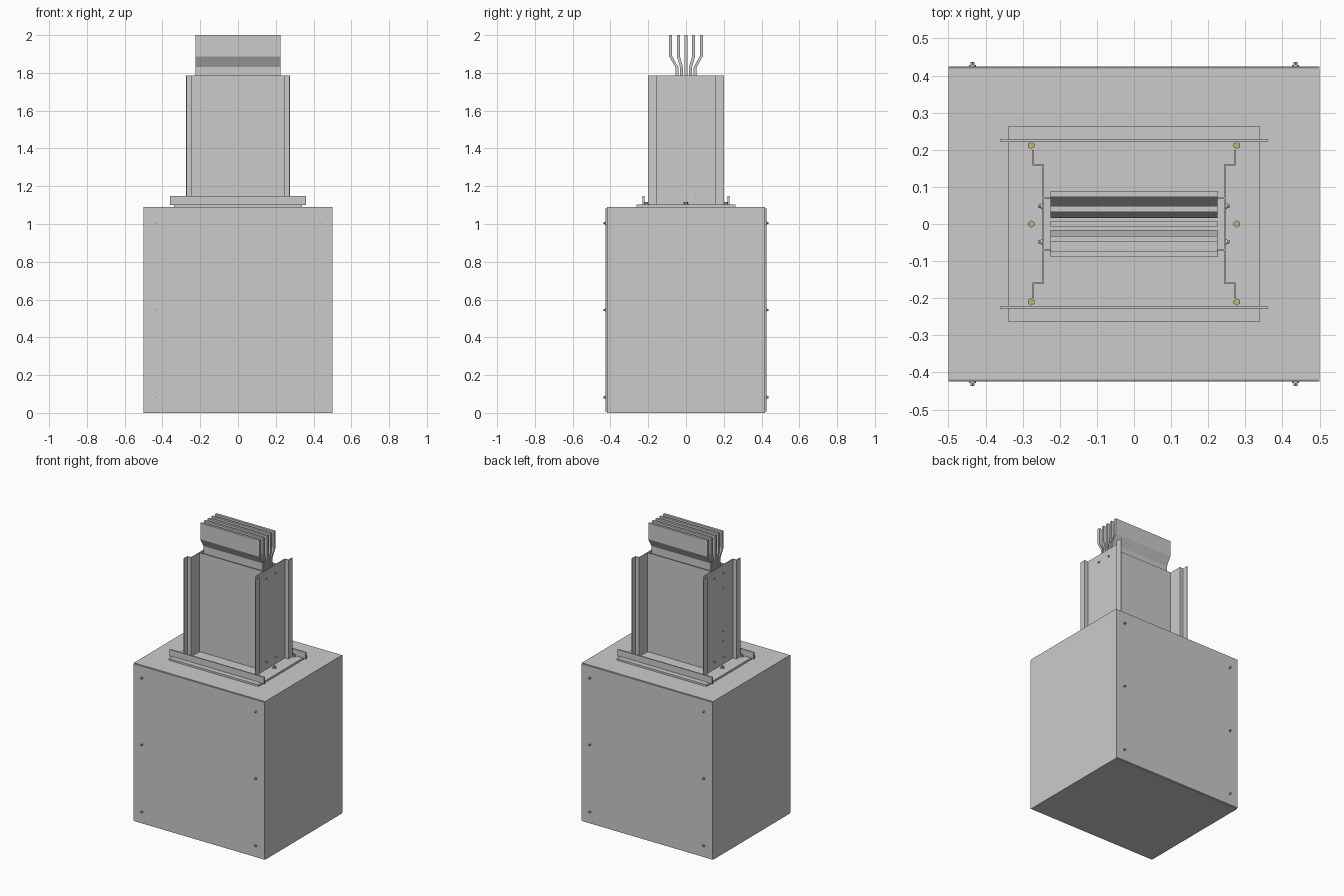
import bpy, bmesh
from mathutils import Vector

if "Cube" in bpy.data.objects:
    bpy.data.objects.remove(bpy.data.objects["Cube"])

brass = bpy.data.materials.new("brass")
brass.diffuse_color = (0.55, 0.45, 0.2, 1)
brass.use_nodes = True
brass.node_tree.nodes["Principled BSDF"].inputs["Base Color"].default_value = brass.diffuse_color


def finish(name, bm, mat=None):
    bmesh.ops.recalc_face_normals(bm, faces=bm.faces)
    mesh = bpy.data.meshes.new(name)
    bm.to_mesh(mesh)
    bm.free()
    ob = bpy.data.objects.new(name, mesh)
    bpy.context.collection.objects.link(ob)
    if mat:
        mesh.materials.append(mat)
    return ob


def box(name, x0, x1, y0, y1, z0, z1):
    bm = bmesh.new()
    bmesh.ops.create_cube(bm, size=1)
    for v in bm.verts:
        v.co = Vector(((x0 + x1) / 2 + v.co.x * (x1 - x0),
                       (y0 + y1) / 2 + v.co.y * (y1 - y0),
                       (z0 + z1) / 2 + v.co.z * (z1 - z0)))
    return finish(name, bm)


def extrude(name, pts, vec):
    bm = bmesh.new()
    face = bm.faces.new([bm.verts.new(p) for p in pts])
    geo = bmesh.ops.extrude_face_region(bm, geom=[face])["geom"]
    new = [g for g in geo if isinstance(g, bmesh.types.BMVert)]
    bmesh.ops.translate(bm, verts=new, vec=vec)
    if not face.is_valid or len(bm.faces) < len(pts) + 2:
        bmesh.ops.holes_fill(bm, edges=bm.edges)
    return finish(name, bm)


def disc(name, pos, axis, r, h, seg, mat=None):
    # cylinder standing on pos and pointing along axis
    axis = Vector(axis)
    bm = bmesh.new()
    bmesh.ops.create_cone(bm, cap_ends=True, segments=seg, radius1=r, radius2=r, depth=h)
    bm.transform(axis.to_track_quat('Z', 'Y').to_matrix().to_4x4())
    bmesh.ops.translate(bm, verts=bm.verts, vec=Vector(pos) + axis * h / 2)
    return finish(name, bm, mat)


def bolt(name, pos, axis, r, h):
    disc(name + "_washer", pos, axis, r, h * 0.3, 20)
    disc(name + "_head", Vector(pos) + Vector(axis) * h * 0.3, axis, r * 0.7, h * 0.7, 6, brass)


# enclosure with front and back covers
box("enclosure", -0.5, 0.5, -0.419, 0.419, 0, 1.09)
for s, side in ((-1, "front"), (1, "back")):
    ys = sorted((s * 0.42, s * 0.425))
    box(side + "_cover", -0.5, 0.5, *ys, 0.005, 1.086)
    for x in (-0.435, 0.435):
        for z in (0.083, 0.545, 1.005):
            bolt(side + "_cover_screw", (x, s * 0.425, z), (0, s, 0), 0.009, 0.011)

# mounting flange, stiffening bars and bolts
box("flange_plate", -0.34, 0.34, -0.263, 0.263, 1.09, 1.103)
for s in (-1, 1):
    box("flange_bar", -0.36, 0.36, *sorted((s * 0.221, s * 0.229)), 1.1, 1.147)
    for y in (-0.21, 0, 0.212):
        bolt("flange_bolt", (s * 0.277, y, 1.103), (0, 0, 1), 0.014, 0.013)

# duct side channels: folded sheet profile with outward lips
t = 0.005
half_in = [(0.243, 0), (0.243, 0.162), (0.27, 0.162), (0.27, 0.2)]
half_out = [(0.275, 0.2), (0.275, 0.157), (0.248, 0.157), (0.248, 0)]
upper = half_in[1:] + half_out[:-1]
profile = upper + [(x, -y) for x, y in reversed(upper)]
for s in (-1, 1):
    extrude("side_channel", [(s * x, y, 1.103) for x, y in profile], (0, 0, 0.682))
    for y in (-0.048, 0.048):
        for z in (1.155, 1.73):
            bolt("channel_screw", (s * 0.248, y, z), (s, 0, 0), 0.007, 0.009)
for z in (1.26, 1.33, 1.63):
    bolt("channel_screw", (-0.248, -0.048, z), (-1, 0, 0), 0.006, 0.006)

# duct front and back walls
for s in (-1, 1):
    box("duct_wall", -0.244, 0.244, *sorted((s * 0.067, s * 0.072)), 1.103, 1.785)

# five busbars that fan apart at the top
w = 0.008
for i in range(-2, 3):
    a, b = i * 0.024, i * 0.0405
    line = [(a, 1.103), (a, 1.83), (b, 1.888), (b, 2.0)]
    pts = [(y - w, z) for y, z in line] + [(y + w, z) for y, z in reversed(line)]
    extrude("busbar", [(-0.225, y, z) for y, z in pts], (0.45, 0, 0))
